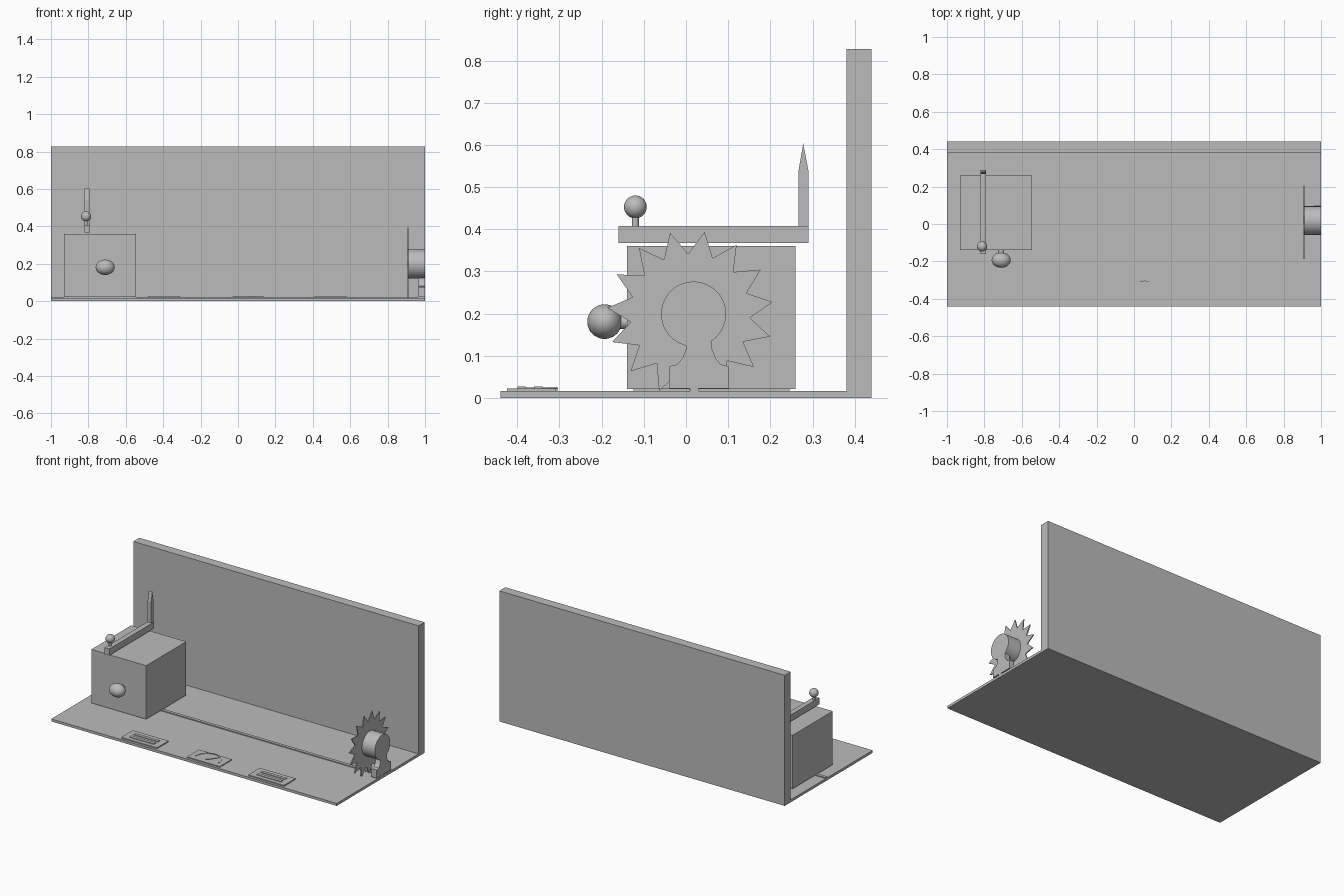
import bpy, bmesh, math
from mathutils import Matrix

cube = bpy.data.objects.get("Cube")
if cube:
    bpy.data.objects.remove(cube, do_unlink=True)

grey = bpy.data.materials.new("plain grey")
grey.use_nodes = True
grey.diffuse_color = (0.5, 0.5, 0.5, 1)
grey.node_tree.nodes["Principled BSDF"].inputs["Base Color"].default_value = (0.5, 0.5, 0.5, 1)


def finish(name, bm, smooth=False):
    bmesh.ops.recalc_face_normals(bm, faces=bm.faces)
    mesh = bpy.data.meshes.new(name)
    bm.to_mesh(mesh)
    bm.free()
    mesh.materials.append(grey)
    ob = bpy.data.objects.new(name, mesh)
    bpy.context.collection.objects.link(ob)
    if smooth:
        bpy.ops.object.select_all(action='DESELECT')
        ob.select_set(True)
        bpy.context.view_layer.objects.active = ob
        bpy.ops.object.shade_smooth_by_angle()
    return ob


def box(name, x, y, z):
    """Box from (low, high) ranges."""
    bm = bmesh.new()
    bmesh.ops.create_cube(bm, size=1)
    for v in bm.verts:
        v.co = [(lo + hi) / 2 + c * (hi - lo) for c, (lo, hi) in zip(v.co, (x, y, z))]
    return finish(name, bm)


def ball(name, center, radii):
    bm = bmesh.new()
    bmesh.ops.create_uvsphere(bm, u_segments=32, v_segments=16, radius=1,
                              matrix=Matrix.Translation(center) @ Matrix.Diagonal((*radii, 1)))
    return finish(name, bm, True)


def rod(name, center, radius, length, axis):
    turn = {'X': Matrix.Rotation(math.pi / 2, 4, 'Y'),
            'Y': Matrix.Rotation(math.pi / 2, 4, 'X'), 'Z': Matrix()}[axis]
    bm = bmesh.new()
    bmesh.ops.create_cone(bm, cap_ends=True, segments=48, radius1=radius, radius2=radius,
                          depth=length, matrix=Matrix.Translation(center) @ turn)
    return finish(name, bm, True)


def extrude(name, outline, offset):
    """Solid from a closed 3D outline pushed along an offset."""
    bm = bmesh.new()
    face = bm.faces.new([bm.verts.new(p) for p in outline])
    new = bmesh.ops.extrude_face_region(bm, geom=[face])["geom"]
    bmesh.ops.translate(bm, vec=offset, verts=[g for g in new if isinstance(g, bmesh.types.BMVert)])
    return finish(name, bm)


# Floor, back wall and the rail along the floor
box("floor", (-1, 1), (-0.44, 0.44), (0, 0.016))
box("back_wall", (-1, 1), (0.38, 0.44), (0, 0.827))
box("floor_rail", (-1, 1), (0.01, 0.03), (0.016, 0.022))

# Cabinet with its front knob
box("cabinet", (-0.93, -0.545), (-0.14, 0.26), (0.021, 0.36))
box("cabinet_foot", (-0.915, -0.56), (-0.125, 0.245), (0.016, 0.021))
rod("knob_stem", (-0.71, -0.15, 0.18), 0.016, 0.04, 'Y')
ball("knob", (-0.71, -0.193, 0.181), (0.051, 0.041, 0.041))

# Lever on the cabinet, with a pointed upright and a ball handle
box("lever_bar", (-0.822, -0.79), (-0.16, 0.29), (0.367, 0.408))
pointer = [(0.267, 0.4), (0.29, 0.4), (0.29, 0.54), (0.278, 0.603), (0.267, 0.54)]
extrude("lever_pointer", [(-0.82, y, z) for y, z in pointer], (0.025, 0, 0))
rod("handle_stem", (-0.812, -0.12, 0.42), 0.008, 0.03, 'Z')
ball("handle_ball", (-0.812, -0.12, 0.453), (0.027, 0.027, 0.027))

# Toothed blade on a drum
TEETH = 15
star = []
for i in range(TEETH * 2):
    a = math.radians(8) + math.pi * i / TEETH
    r = 0.142 if i % 2 else 0.197
    star.append((0.905, 0.01 + r * math.cos(a), 0.2 + r * math.sin(a)))
extrude("toothed_blade", star, (0.006, 0, 0))
rod("blade_drum", (0.955, 0.018, 0.199), 0.077, 0.09, 'X')

# Flared stand under the drum
stand = [(0, 0.14), (0, 0.115), (-0.008, 0.095), (-0.02, 0.08), (-0.04, 0.075)]
stand = stand + [(-0.04, 0.022)]
stand += [(0.062 - y, z) for y, z in reversed(stand)]
extrude("drum_stand", [(0.965, y, z) for y, z in stand], (0.035, 0, 0))

# Two floor plates with raised bars, and a gauge plate between them
for side, x in (("right", -0.52), ("left", 0.37)):
    box(side + "_floor_plate", (x, x + 0.25), (-0.425, -0.31), (0.016, 0.023))
    for i in range(2):
        y = -0.4 + 0.04 * i
        box(f"{side}_plate_bar_{i + 1}", (x + 0.04, x + 0.21), (y, y + 0.02), (0.023, 0.027))
box("gauge_plate", (-0.06, 0.17), (-0.425, -0.305), (0.016, 0.022))
arc = [(0.055 + r * math.cos(a), -0.388 + r * math.sin(a), 0.022)
       for r, order in ((0.085, 1), (0.078, -1))
       for a in [math.pi * i / 20 for i in range(21)][::order]]
extrude("gauge_arc", arc, (0, 0, 0.003))
needle = [(0.05, -0.395), (0.06, -0.39), (0.1, -0.335)]
extrude("gauge_needle", [(x, y, 0.022) for x, y in needle], (0, 0, 0.003))
